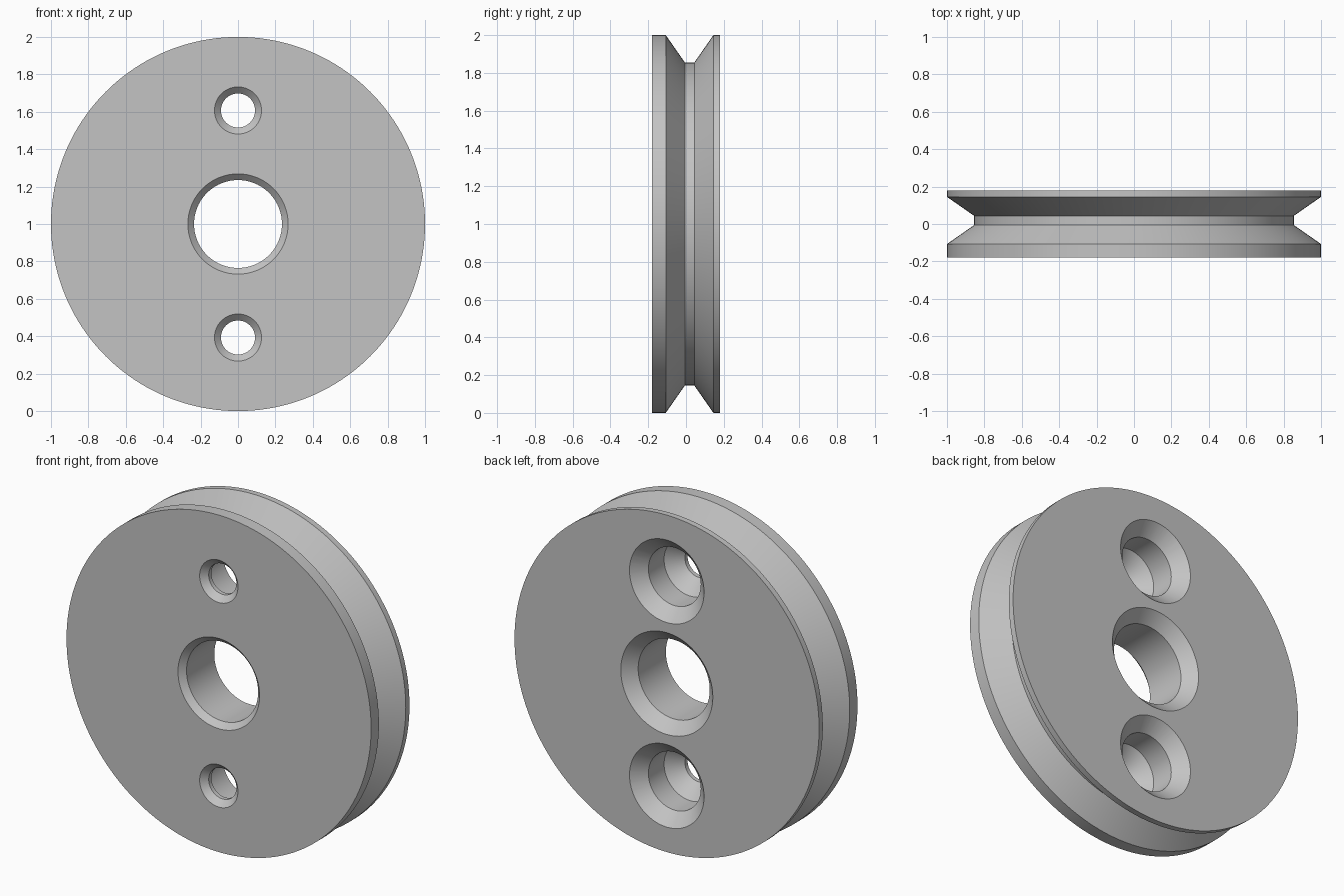
import bpy, bmesh, math

cube = bpy.data.objects.get("Cube")
if cube:
    bpy.data.objects.remove(cube, do_unlink=True)

grey = bpy.data.materials.new("plain grey")
grey.use_nodes = True
grey.diffuse_color = (0.55, 0.55, 0.55, 1)
grey.node_tree.nodes["Principled BSDF"].inputs["Base Color"].default_value = grey.diffuse_color

HALF = 0.18      # half the thickness
OVER = 0.02      # how far cutters reach past the faces


def revolve(name, profile, segments, z):
    """Turn a closed (radius, y) profile around the y axis at height z."""
    bm = bmesh.new()
    rings = []
    for i in range(segments):
        a = 2 * math.pi * i / segments
        rings.append([bm.verts.new((r * math.cos(a), y, r * math.sin(a))) for r, y in profile])
    n = len(profile)
    for i in range(segments):
        here, there = rings[i], rings[(i + 1) % segments]
        for j in range(n):
            k = (j + 1) % n
            bm.faces.new((here[j], here[k], there[k], there[j]))
    # Profile points on the axis collapse into one
    bmesh.ops.remove_doubles(bm, verts=bm.verts, dist=1e-5)
    bmesh.ops.recalc_face_normals(bm, faces=bm.faces)
    mesh = bpy.data.meshes.new(name)
    bm.to_mesh(mesh)
    bm.free()
    mesh.materials.append(grey)
    obj = bpy.data.objects.new(name, mesh)
    obj.location.z = z
    bpy.context.collection.objects.link(obj)
    return obj


# Grooved wheel with a chamfered centre bore
wheel = revolve("grooved_wheel", [
    (1, -HALF), (1, -0.107), (0.855, -0.006), (0.855, 0.044), (1, 0.145), (1, HALF),
    (0.302, HALF), (0.235, HALF - 0.067), (0.235, -HALF + 0.033), (0.268, -HALF)], 160, 1)

# Stepped, countersunk screw holes above and below the bore
hole = [(0, -HALF - OVER), (0.126 + OVER, -HALF - OVER), (0.091, -HALF + 0.035),
        (0.091, -0.12), (0.172, -0.04), (0.172, HALF - 0.073),
        (0.245 + OVER, HALF + OVER), (0, HALF + OVER)]
cutters = [revolve("screw_hole_cutter", hole, 64, 1 + side * 0.607) for side in (-1, 1)]
for cutter in cutters:
    cutter.hide_render = True
    cut = wheel.modifiers.new("screw hole", 'BOOLEAN')
    cut.operation = 'DIFFERENCE'
    cut.solver = 'EXACT'
    cut.object = cutter

# Apply the cuts, then drop the cutters
bpy.context.view_layer.update()
graph = bpy.context.evaluated_depsgraph_get()
cut_mesh = bpy.data.meshes.new_from_object(wheel.evaluated_get(graph))
wheel.modifiers.clear()
wheel.data = cut_mesh
for cutter in cutters:
    bpy.data.objects.remove(cutter, do_unlink=True)

# Smooth round walls with crisp edges
bpy.ops.object.select_all(action='DESELECT')
wheel.select_set(True)
bpy.context.view_layer.objects.active = wheel
bpy.ops.object.shade_smooth_by_angle(angle=math.radians(25))
